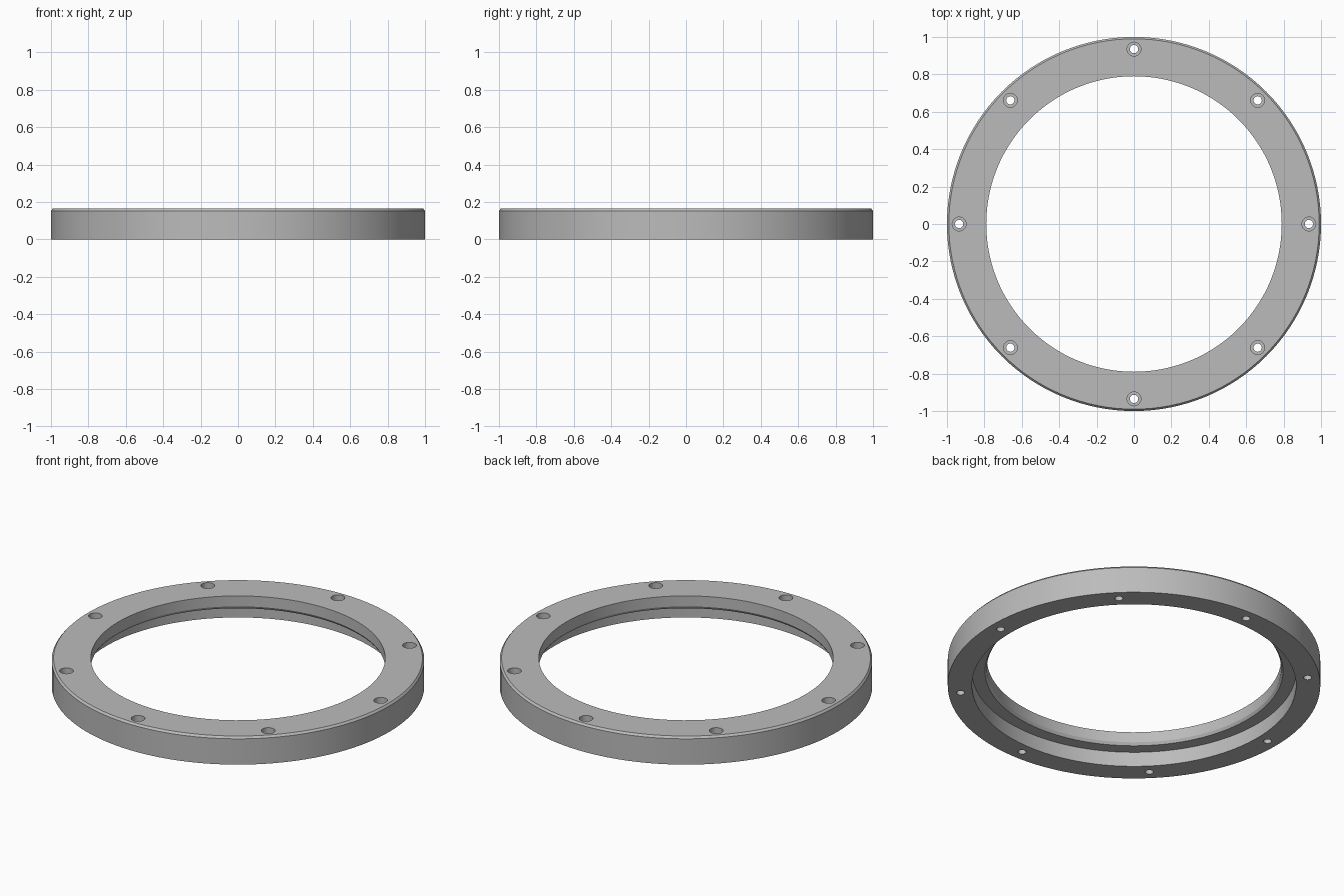
import bpy, bmesh, math
from mathutils import Matrix, Vector

cube = bpy.data.objects.get("Cube")
if cube:
    bpy.data.objects.remove(cube, do_unlink=True)

HEIGHT = 0.165
BOLT_RADIUS = 0.935
BOLTS = 8

grey = bpy.data.materials.new("plain grey")
grey.use_nodes = True
colour = (0.50, 0.50, 0.50, 1)
grey.diffuse_color = colour
grey.node_tree.nodes["Principled BSDF"].inputs["Base Color"].default_value = colour


def lathe(name, profile, steps, centres=((0, 0),)):
    """Revolve an (r, z) profile about z, once per centre; a closed loop."""
    bm = bmesh.new()
    for cx, cy in centres:
        rings = []
        for r, z in profile:
            rings.append([bm.verts.new((cx + r * math.cos(a), cy + r * math.sin(a), z))
                          for a in (math.tau * i / steps for i in range(steps))])
        for k, ring in enumerate(rings):
            nxt = rings[(k + 1) % len(rings)]
            if profile[k][0] == 0 or profile[(k + 1) % len(rings)][0] == 0:
                continue
            for i in range(steps):
                j = (i + 1) % steps
                bm.faces.new((ring[i], ring[j], nxt[j], nxt[i]))
    bmesh.ops.recalc_face_normals(bm, faces=bm.faces)
    mesh = bpy.data.meshes.new(name)
    bm.to_mesh(mesh)
    bm.free()
    obj = bpy.data.objects.new(name, mesh)
    bpy.context.collection.objects.link(obj)
    return obj


def drill(name, radius, bottom, top, steps=32):
    """Cylinders standing at every bolt position."""
    bm = bmesh.new()
    for i in range(BOLTS):
        spot = Matrix.Rotation(math.tau * i / BOLTS, 4, 'Z') @ Vector((BOLT_RADIUS, 0, (bottom + top) / 2))
        bmesh.ops.create_cone(bm, cap_ends=True, segments=steps, radius1=radius, radius2=radius,
                              depth=top - bottom, matrix=Matrix.Translation(spot))
    mesh = bpy.data.meshes.new(name)
    bm.to_mesh(mesh)
    bm.free()
    obj = bpy.data.objects.new(name, mesh)
    bpy.context.collection.objects.link(obj)
    obj.hide_render = True
    return obj


# Ring body: chamfered outer rim, bore with a small chamfer, recess underneath
flange = lathe("flange_ring", [
    (1.0, 0), (1.0, HEIGHT - 0.012), (0.99, HEIGHT), (0.79, HEIGHT),
    (0.79, 0.103), (0.80, 0.087), (0.87, 0.087), (0.87, 0)], 128)
flange.data.materials.append(grey)

# Through holes and screw head pockets
bpy.context.view_layer.objects.active = flange
flange.select_set(True)
for cutter in (drill("bolt_holes", 0.022, -0.1, 0.3), drill("head_pockets", 0.037, 0.085, 0.3)):
    cut = flange.modifiers.new(cutter.name, 'BOOLEAN')
    cut.operation = 'DIFFERENCE'
    cut.solver = 'EXACT'
    cut.object = cutter
    bpy.ops.object.modifier_apply(modifier=cut.name)
    bpy.data.objects.remove(cutter, do_unlink=True)

bpy.ops.object.shade_smooth_by_angle(angle=math.radians(30))
